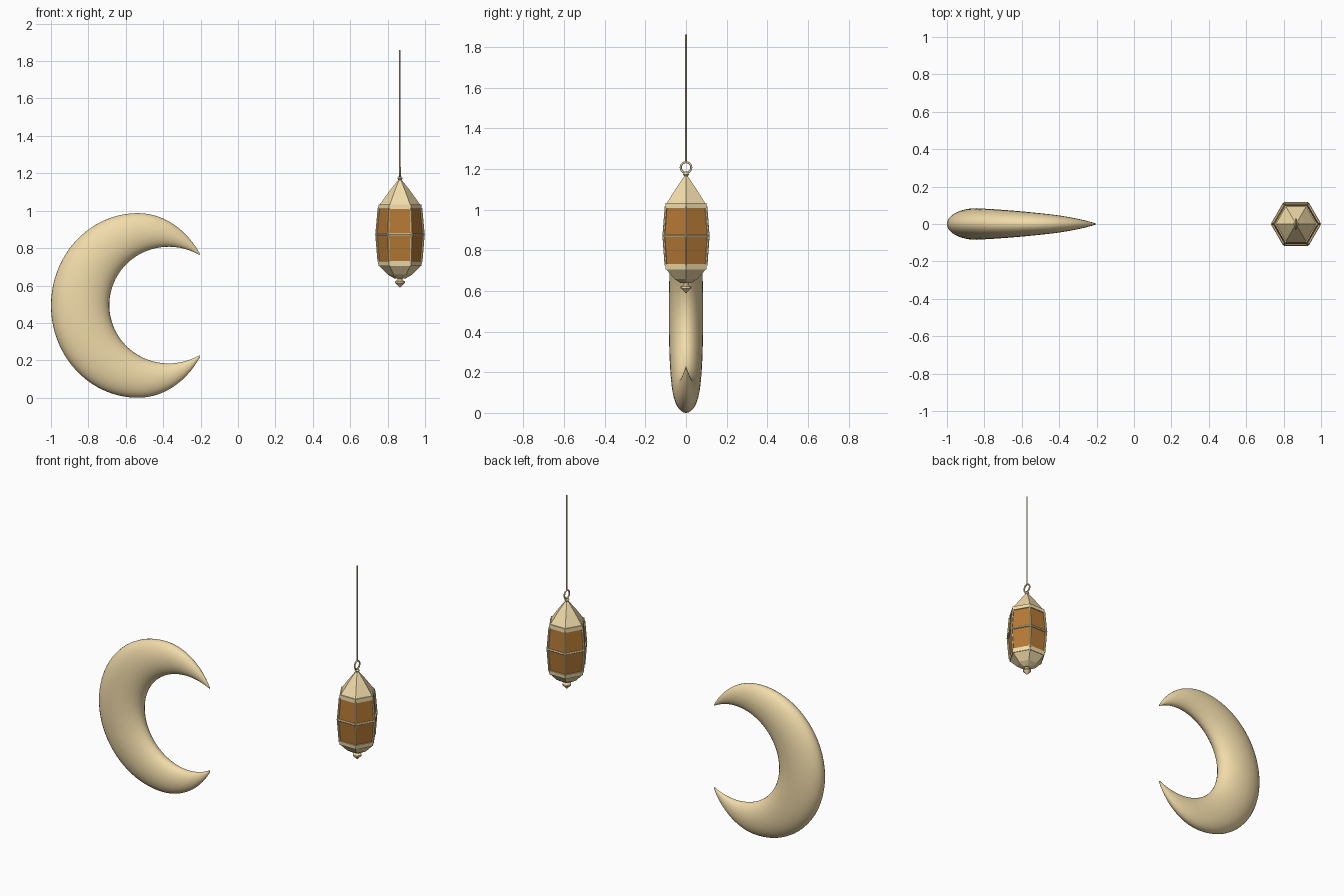
import bpy, bmesh
from math import sin, cos, pi, radians
from mathutils import Vector

if "Cube" in bpy.data.objects:
    bpy.data.objects.remove(bpy.data.objects["Cube"])

LX = 0.866   # lantern axis


def material(name, col):
    m = bpy.data.materials.new(name)
    m.diffuse_color = (*col, 1)
    m.use_nodes = True
    m.node_tree.nodes["Principled BSDF"].inputs["Base Color"].default_value = m.diffuse_color
    return m


GOLD = material("gold", (0.88, 0.71, 0.40))
GLASS = material("amber_glass", (0.46, 0.19, 0.035))


def loft(name, rings, mat, smooth=None):
    """Skin a list of equal-length point rings and cap both ends."""
    bm = bmesh.new()
    vs = [[bm.verts.new(p) for p in r] for r in rings]
    n = len(vs[0])
    for a, b in zip(vs, vs[1:]):
        for i in range(n):
            j = (i + 1) % n
            bm.faces.new((a[i], a[j], b[j], b[i]))
    bm.faces.new(vs[0])
    bm.faces.new(vs[-1])
    bmesh.ops.recalc_face_normals(bm, faces=bm.faces)
    me = bpy.data.meshes.new(name)
    bm.to_mesh(me)
    bm.free()
    me.materials.append(mat)
    ob = bpy.data.objects.new(name, me)
    bpy.context.collection.objects.link(ob)
    if smooth:
        bpy.context.view_layer.objects.active = ob
        ob.select_set(True)
        bpy.ops.object.shade_smooth_by_angle(angle=radians(smooth))
        ob.select_set(False)
    return ob


def lathe(name, profile, sides, mat, smooth=None):
    rings = [[(LX + r * cos(2 * pi * i / sides), r * sin(2 * pi * i / sides), z)
              for i in range(sides)] for r, z in profile]
    return loft(name, rings, mat, smooth)


def rod(name, a, b, r, sides=6):
    a, b = Vector(a), Vector(b)
    q = (b - a).to_track_quat('Z', 'Y')
    rings = [[p + q @ Vector((r * cos(2 * pi * i / sides), r * sin(2 * pi * i / sides), 0))
              for i in range(sides)] for p in (a, b)]
    return loft(name, rings, GOLD)


def corner(i, r, z):
    return (LX + r * cos(pi * i / 3), r * sin(pi * i / 3), z)


# Crescent moon: elliptical sections between an outer and an inner arc
sections = []
N, M = 72, 32
for k in range(N + 1):
    u = 2 * k / N - 1
    ao, ai = pi - u * radians(146), pi - u * radians(121)
    rx = 0.465 if cos(ao) < 0 else 0.40
    outer = Vector((-0.535 + rx * cos(ao), 0, 0.4935 + 0.4935 * sin(ao)))
    inner = Vector((-0.37 + 0.318 * cos(ai), 0, 0.4955 + 0.312 * sin(ai)))
    mid, half = (outer + inner) / 2, (outer - inner) / 2
    t = max(half.length * 0.54, 0.002)
    sections.append([mid + half * cos(2 * pi * i / M) + Vector((0, t * sin(2 * pi * i / M), 0))
                     for i in range(M)])
loft("crescent_moon", sections, GOLD, 50)

# Lantern body: hexagonal roof, rims, glass and base
lathe("lantern_roof", [(0.110, 1.03), (0.060, 1.10), (0.012, 1.162)], 6, GOLD)
lathe("upper_rim", [(0.117, 1.008), (0.115, 1.033)], 6, GOLD)
lathe("lower_rim", [(0.115, 0.705), (0.118, 0.732)], 6, GOLD)
lathe("lantern_base", [(0.030, 0.638), (0.065, 0.658), (0.112, 0.706)], 6, GOLD)
lathe("glass_panes", [(0.110, 0.725), (0.123, 0.872), (0.110, 1.015)], 6, GLASS)

# Frame: corner posts and the belt around the middle
for i in range(6):
    rod("lower_post", corner(i, 0.115, 0.725), corner(i, 0.127, 0.872), 0.006)
    rod("upper_post", corner(i, 0.127, 0.872), corner(i, 0.114, 1.015), 0.006)
    rod("middle_belt", corner(i, 0.127, 0.872), corner(i + 1, 0.127, 0.872), 0.007)

# Finials
lathe("bottom_finial", [(0.012, 0.642), (0.013, 0.630), (0.026, 0.622), (0.026, 0.613),
                        (0.012, 0.600), (0.003, 0.590)], 12, GOLD, 30)
lathe("top_finial", [(0.010, 1.155), (0.009, 1.165), (0.015, 1.172), (0.009, 1.182)], 12, GOLD, 30)

# Hanging ring and cord
bpy.ops.mesh.primitive_torus_add(location=(LX, 0, 1.207), rotation=(0, pi / 2, 0),
                                 major_radius=0.026, minor_radius=0.005,
                                 major_segments=24, minor_segments=8)
ring = bpy.context.object
ring.name = "hanging_ring"
ring.data.materials.append(GOLD)
bpy.ops.object.shade_smooth_by_angle(angle=radians(60))
rod("hanging_cord", (LX, 0, 1.23), (LX, 0, 1.86), 0.004, 8)
